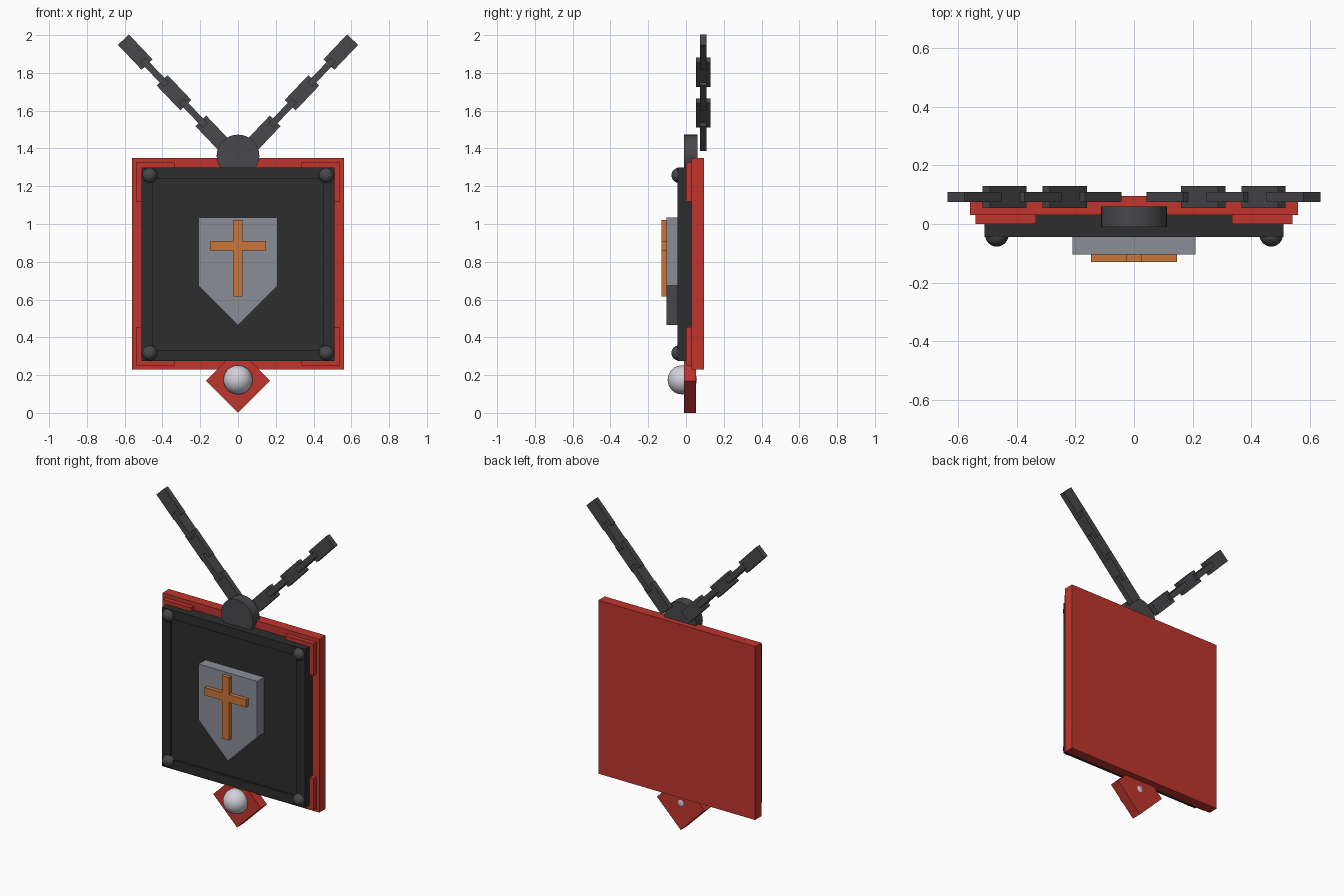
import bpy, bmesh, math
from mathutils import Matrix, Vector

if "Cube" in bpy.data.objects:
    bpy.data.objects.remove(bpy.data.objects["Cube"])


def mat(name, r, g, b):
    m = bpy.data.materials.new(name)
    m.diffuse_color = (r, g, b, 1)
    m.use_nodes = True
    m.node_tree.nodes["Principled BSDF"].inputs["Base Color"].default_value = m.diffuse_color
    return m


RED = mat("red", 0.53, 0.036, 0.027)
BLACK = mat("black", 0.027, 0.027, 0.027)
IRON = mat("dark iron", 0.065, 0.065, 0.07)
STEEL = mat("steel grey", 0.26, 0.27, 0.31)
COPPER = mat("copper orange", 0.60, 0.18, 0.042)
PEARL = mat("pearl", 0.64, 0.64, 0.70)


def finish(name, bm, material, smooth=False):
    bmesh.ops.recalc_face_normals(bm, faces=bm.faces)
    me = bpy.data.meshes.new(name)
    bm.to_mesh(me)
    bm.free()
    me.materials.append(material)
    ob = bpy.data.objects.new(name, me)
    bpy.context.collection.objects.link(ob)
    if smooth:
        bpy.context.view_layer.objects.active = ob
        ob.select_set(True)
        bpy.ops.object.shade_smooth_by_angle(angle=math.radians(35))
        ob.select_set(False)
    return ob


def prism(name, points, y0, y1, material, smooth=False):
    """Extrude an x/z outline from y0 to y1."""
    bm = bmesh.new()
    face = bm.faces.new([bm.verts.new((x, y0, z)) for x, z in points])
    ext = bmesh.ops.extrude_face_region(bm, geom=[face])
    moved = [v for v in ext["geom"] if isinstance(v, bmesh.types.BMVert)]
    bmesh.ops.translate(bm, verts=moved, vec=(0, y1 - y0, 0))
    return finish(name, bm, material, smooth)


def rect(x0, x1, z0, z1):
    return [(x0, z0), (x1, z0), (x1, z1), (x0, z1)]


def ball(name, centre, radius, material):
    bm = bmesh.new()
    bmesh.ops.create_uvsphere(bm, u_segments=32, v_segments=16, radius=radius,
                              matrix=Matrix.Translation(centre))
    return finish(name, bm, material, True)


# Red backing plate and corner plates
prism("back_plate", rect(-0.56, 0.56, 0.23, 1.35), 0.03, 0.095, RED)
for s in (-1, 1):
    for z0 in (0.25, 1.12):
        prism("corner_plate", rect(*sorted((s * 0.335, s * 0.54)), z0, z0 + 0.205),
              0.0, 0.032, RED)

# Black board with a raised border around a recessed panel
bm = bmesh.new()
bmesh.ops.create_cube(bm, size=1, matrix=Matrix.Translation((0, -0.0075, 0.7875))
                      @ Matrix.Diagonal((1.02, 0.075, 1.025, 1)))
front = [f for f in bm.faces if f.calc_center_median().y < -0.04]
bmesh.ops.inset_region(bm, faces=front, thickness=0.083)
ext = bmesh.ops.extrude_face_region(bm, geom=front)
bmesh.ops.translate(bm, vec=(0, 0.012, 0),
                    verts=[v for v in ext["geom"] if isinstance(v, bmesh.types.BMVert)])
bmesh.ops.delete(bm, geom=front, context='FACES')
finish("black_board", bm, BLACK)

# Corner studs
for s in (-1, 1):
    for z in (0.317, 1.258):
        ball("corner_stud", (s * 0.468, -0.037, z), 0.04, IRON)

# Shield and cross
prism("shield", [(-0.21, 1.035), (-0.21, 0.675), (0, 0.465), (0.21, 0.675), (0.21, 1.035)],
      -0.104, -0.03, STEEL)
a, b = 0.025, 0.147
prism("cross", [(-a, 0.615), (a, 0.615), (a, 0.86), (b, 0.86), (b, 0.91), (a, 0.91),
                (a, 1.02), (-a, 1.02), (-a, 0.91), (-b, 0.91), (-b, 0.86), (-a, 0.86)],
      -0.13, -0.10, COPPER)

# Hanging disc
disc = [(0.113 * math.cos(i * math.pi / 16), 1.36 + 0.113 * math.sin(i * math.pi / 16))
        for i in range(32)]
prism("hanging_disc", disc, -0.01, 0.06, IRON, True)

# Lower diamond with a pearl
h = 0.17
prism("lower_diamond", [(0, 0), (h, h), (0, 2 * h), (-h, h)], -0.01, 0.054, RED)
ball("pearl", (0, -0.02, 0.175), 0.077, PEARL)

# Chains: flat links alternating with links turned on edge
d = Vector((0.1025, 0, 0.1075))
for s in (-1, 1):
    for i in range(5):
        c = Vector((0.134, 0.092, 1.48)) + d * i
        wide, deep = (0.08, 0.035) if i % 2 == 0 else (0.035, 0.076)
        rot = Matrix.Rotation(s * math.atan2(d.x, d.z), 4, 'Y')
        bm = bmesh.new()
        bmesh.ops.create_cube(bm, size=1, matrix=Matrix.Translation((s * c.x, c.y, c.z))
                              @ rot @ Matrix.Diagonal((wide, deep, 0.182, 1)))
        finish("chain_link", bm, IRON)
